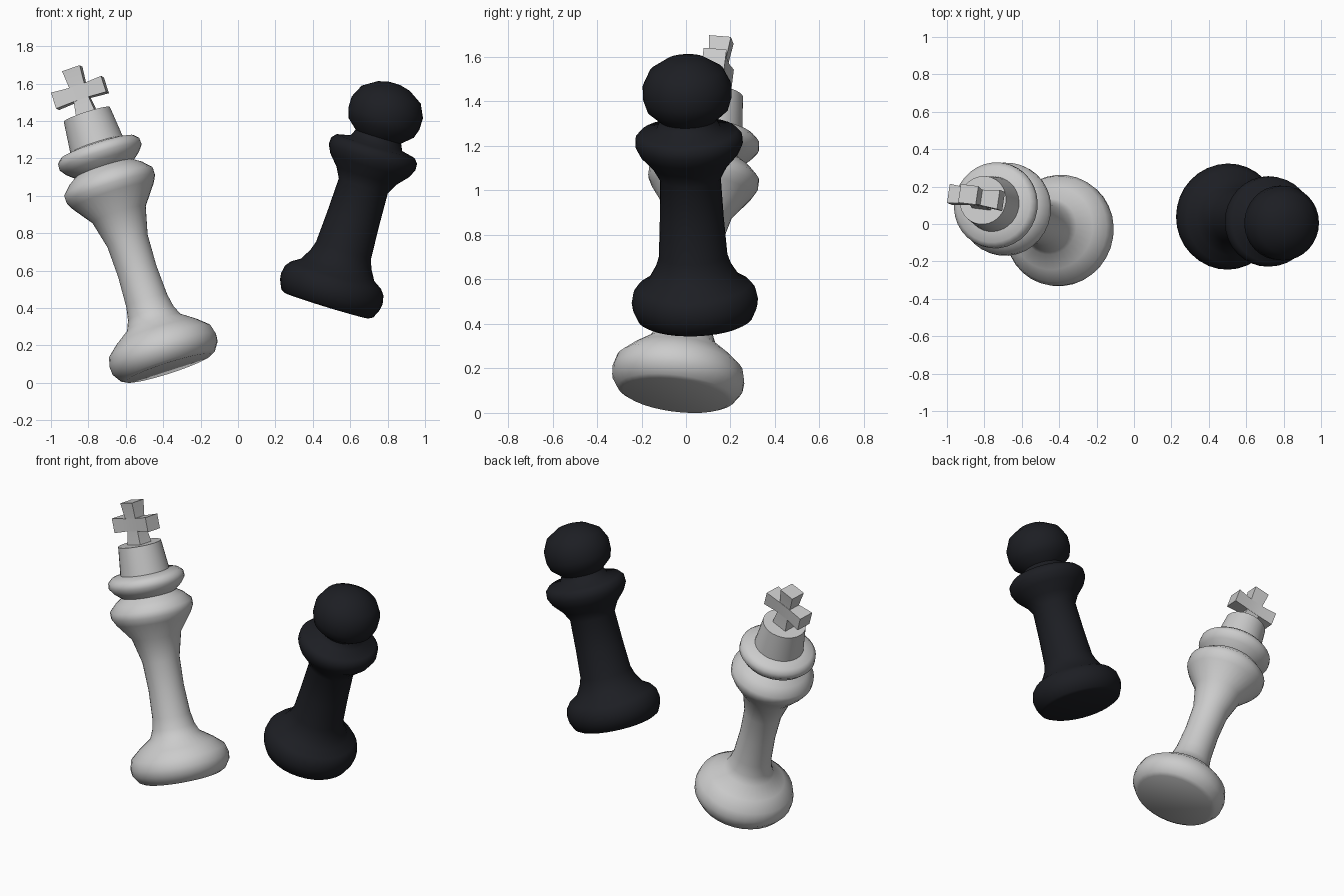
import bpy, bmesh, math
from mathutils import Matrix, Vector

if "Cube" in bpy.data.objects:
    bpy.data.objects.remove(bpy.data.objects["Cube"])


def frame(base, top, hint):
    """Matrix whose z runs from base to top and whose x follows the hint."""
    z = (Vector(top) - Vector(base)).normalized()
    h = Vector(hint)
    x = (h - z * h.dot(z)).normalized()
    y = z.cross(x)
    m = Matrix((x, y, z)).transposed().to_4x4()
    m.translation = base
    return m


def finish(name, bm, matrix, material=None, angle=60):
    bmesh.ops.recalc_face_normals(bm, faces=bm.faces[:])
    me = bpy.data.meshes.new(name)
    bm.to_mesh(me)
    bm.free()
    ob = bpy.data.objects.new(name, me)
    bpy.context.collection.objects.link(ob)
    ob.matrix_world = matrix
    if material:
        me.materials.append(material)
    bpy.ops.object.select_all(action='DESELECT')
    ob.select_set(True)
    bpy.context.view_layer.objects.active = ob
    bpy.ops.object.shade_smooth_by_angle(angle=math.radians(angle))
    return ob


def lathe(name, profile, matrix, material=None, sides=32):
    """Turn (radius, height) points around z, capped at both ends."""
    bm = bmesh.new()
    rings = []
    for r, h in profile:
        rings.append([bm.verts.new((r * math.cos(2 * math.pi * i / sides),
                                    r * math.sin(2 * math.pi * i / sides), h))
                      for i in range(sides)])
    for a, b in zip(rings, rings[1:]):
        for i in range(sides):
            j = (i + 1) % sides
            bm.faces.new((a[i], a[j], b[j], b[i]))
    bm.faces.new(rings[0])
    bm.faces.new(rings[-1])
    return finish(name, bm, matrix, material)


def bar(name, sections, matrix, axis):
    """Square bar along z (or x) from (position, half width, half depth)."""
    bm = bmesh.new()
    rings = []
    for p, w, d in sections:
        ring = []
        for sx, sy in ((-1, -1), (1, -1), (1, 1), (-1, 1)):
            co = (sx * w, sy * d, p) if axis == 'Z' else (p, sy * d, 1.557 + sx * w)
            ring.append(bm.verts.new(co))
        rings.append(ring)
    for a, b in zip(rings, rings[1:]):
        for i in range(4):
            j = (i + 1) % 4
            bm.faces.new((a[i], a[j], b[j], b[i]))
    bm.faces.new(rings[0])
    bm.faces.new(rings[-1])
    return finish(name, bm, matrix, angle=30)


# Tall pale piece: turned body, leaning left and back
tall = frame((-0.372, -0.046, 0.078), (-0.89, 0.16, 1.69), (1, -0.15, 0))
lathe("pale_piece_body", [
    (0.24, 0.0), (0.265, 0.013), (0.296, 0.06), (0.299, 0.10), (0.285, 0.152),
    (0.225, 0.205), (0.15, 0.258), (0.128, 0.31), (0.115, 0.38), (0.107, 0.55),
    (0.113, 0.72), (0.15, 0.87), (0.228, 0.975), (0.249, 1.015), (0.249, 1.055),
    (0.205, 1.10), (0.165, 1.127), (0.205, 1.16), (0.231, 1.195), (0.229, 1.227),
    (0.205, 1.25), (0.148, 1.262), (0.130, 1.435)], tall)

# Cross finial: pinched post and flared cross bar
bar("finial_post", [(1.42, 0.055, 0.05), (1.515, 0.043, 0.04),
                    (1.60, 0.043, 0.04), (1.693, 0.05, 0.05)], tall, 'Z')
bar("finial_bar", [(-0.142, 0.045, 0.052), (-0.043, 0.039, 0.042),
                   (0.043, 0.039, 0.042), (0.142, 0.045, 0.052)], tall, 'X')

# Short dark piece: turned body with ball head, leaning right
dark = bpy.data.materials.new("dark")
dark.diffuse_color = (0.012, 0.013, 0.017, 1)
dark.use_nodes = True
dark.node_tree.nodes["Principled BSDF"].inputs["Base Color"].default_value = dark.diffuse_color
short = frame((0.474, 0.043, 0.413), (0.79, 0.005, 1.445), (1, 0, 0))
lathe("dark_piece_body", [
    (0.235, 0.0), (0.257, 0.012), (0.279, 0.06), (0.284, 0.095), (0.275, 0.14),
    (0.252, 0.17), (0.205, 0.20), (0.17, 0.26), (0.154, 0.31), (0.144, 0.48),
    (0.137, 0.67), (0.168, 0.727), (0.220, 0.785), (0.242, 0.83), (0.240, 0.868),
    (0.218, 0.892), (0.145, 0.908), (0.127, 0.945), (0.183, 0.995), (0.199, 1.045),
    (0.199, 1.11), (0.165, 1.18), (0.09, 1.228), (0.035, 1.242)], short, dark)
